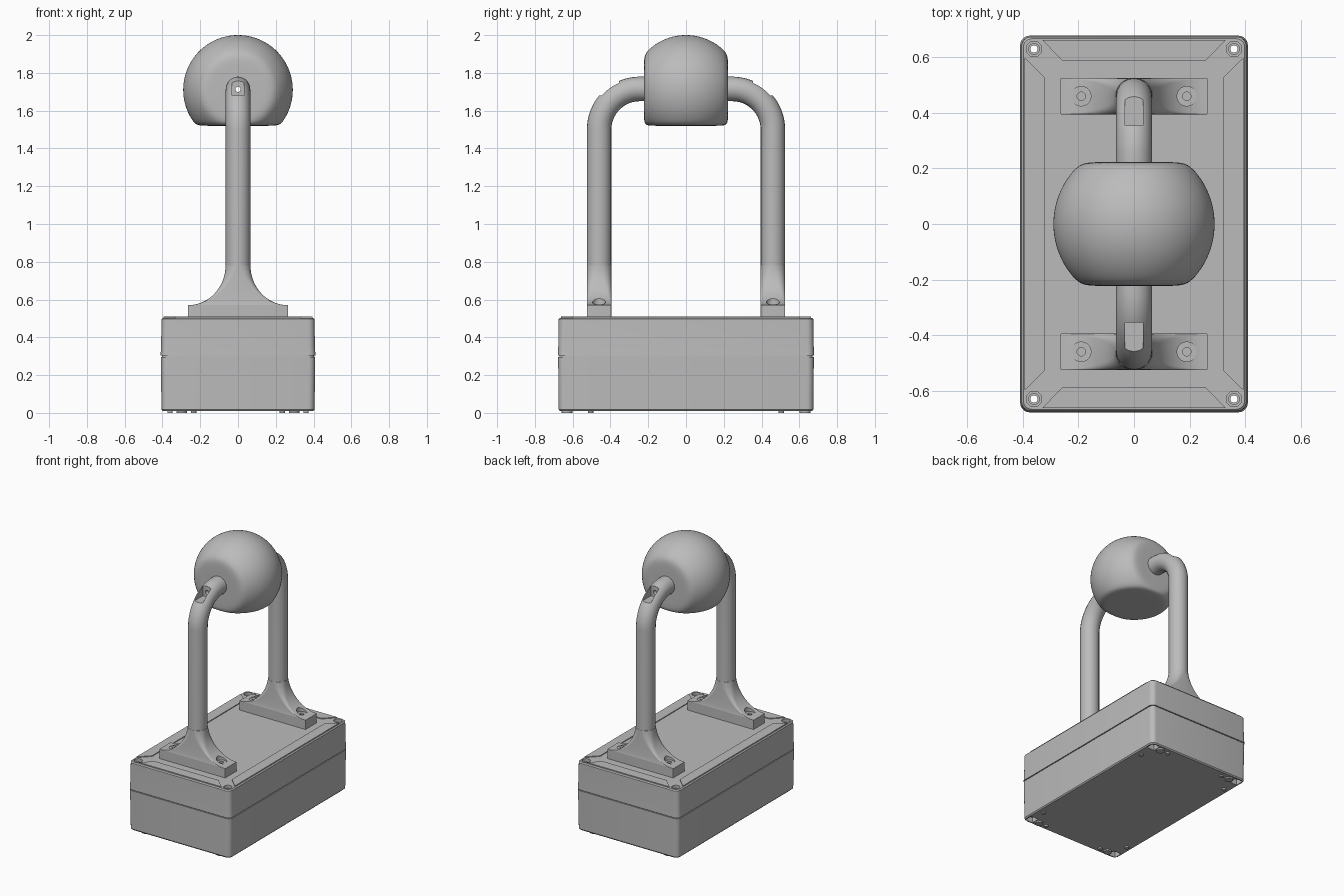
import bpy, bmesh, math
from mathutils import Matrix, Vector

if "Cube" in bpy.data.objects:
    bpy.data.objects.remove(bpy.data.objects["Cube"])

grey = bpy.data.materials.new("light_grey")
grey.use_nodes = True
grey.diffuse_color = (0.5, 0.5, 0.5, 1)
grey.node_tree.nodes["Principled BSDF"].inputs["Base Color"].default_value = (0.5, 0.5, 0.5, 1)


def finish(name, bm, smooth=True):
    bmesh.ops.recalc_face_normals(bm, faces=bm.faces)
    mesh = bpy.data.meshes.new(name)
    bm.to_mesh(mesh)
    bm.free()
    ob = bpy.data.objects.new(name, mesh)
    bpy.context.collection.objects.link(ob)
    mesh.materials.append(grey)
    if smooth:
        shade(ob)
    return ob


def activate(ob):
    bpy.ops.object.select_all(action='DESELECT')
    ob.select_set(True)
    bpy.context.view_layer.objects.active = ob


def shade(ob):
    activate(ob)
    bpy.ops.object.shade_smooth_by_angle(angle=math.radians(32))


def loft(name, sections, centre=(0, 0), steps=6):
    """Stack rounded rectangles given as (z, half x, half y, corner radius)."""
    bm = bmesh.new()
    rings = []
    for z, hx, hy, r in sections:
        ring = []
        for quarter, (sx, sy) in enumerate([(1, 1), (-1, 1), (-1, -1), (1, -1)]):
            for i in range(steps + 1):
                a = (quarter + i / steps) * math.pi / 2
                ring.append(bm.verts.new((centre[0] + sx * (hx - r) + r * math.cos(a),
                                          centre[1] + sy * (hy - r) + r * math.sin(a), z)))
        rings.append(ring)
    for low, high in zip(rings, rings[1:]):
        for i in range(len(low)):
            j = (i + 1) % len(low)
            bm.faces.new((low[i], low[j], high[j], high[i]))
    bm.faces.new(rings[0])
    bm.faces.new(rings[-1])
    return finish(name, bm)


def cylinder(bm, x, y, z0, z1, r, segments=24):
    bmesh.ops.create_cone(bm, cap_ends=True, segments=segments, radius1=r, radius2=r, depth=z1 - z0,
                          matrix=Matrix.Translation((x, y, (z0 + z1) / 2)))


def block(bm, low, high):
    low, high = Vector(low), Vector(high)
    bmesh.ops.create_cube(bm, size=1, matrix=Matrix.Translation((low + high) / 2)
                          @ Matrix.Diagonal((*(high - low), 1)))


def cut(ob, bm):
    """Subtract the solids in bm from ob."""
    cutter = finish("cutter", bm, False)
    cutter.hide_render = True
    mod = ob.modifiers.new("cut", 'BOOLEAN')
    mod.operation, mod.solver, mod.object = 'DIFFERENCE', 'EXACT', cutter
    mod.use_self = True
    activate(ob)
    bpy.ops.object.modifier_apply(modifier=mod.name)
    bpy.data.objects.remove(cutter)
    shade(ob)


def turned_copy(ob, name):
    twin = ob.copy()
    twin.name = name
    twin.rotation_euler.z = math.pi
    bpy.context.collection.objects.link(twin)


corners = [(sx, sy) for sx in (1, -1) for sy in (1, -1)]

# Enclosure: base, recessed seal and lid
base = loft("enclosure_base", [(.01, .398, .668, .03), (.018, .405, .674, .035), (.297, .409, .677, .035)])
seal = loft("enclosure_seal", [(.29, .402, .67, .03), (.31, .402, .67, .03)])
lid = loft("enclosure_lid", [(.303, .41, .678, .035), (.36, .407, .676, .035),
                             (.496, .405, .674, .035), (.503, .398, .667, .03)])

# Corner screw holes, top counterbores and underside pockets
for part in (base, seal, lid):
    bm = bmesh.new()
    for sx, sy in corners:
        cylinder(bm, sx * .36, sy * .63, -.1, .6, .014)
    cut(part, bm)
bm = bmesh.new()
for sx, sy in corners:
    cylinder(bm, sx * .36, sy * .63, .46, .6, .028)
cut(lid, bm)
bm = bmesh.new()
for sx, sy in corners:
    x, y = sx * .36, sy * .63
    block(bm, (x - .03, y - .03, -.05), (x + .03, y + .03, .05))
cut(base, bm)

# Screw collars inside the counterbores
for n, (sx, sy) in enumerate(corners):
    bm = bmesh.new()
    cylinder(bm, sx * .36, sy * .63, .455, .485, .021)
    collar = finish("screw_collar_%d" % (n + 1), bm)
    bm = bmesh.new()
    cylinder(bm, sx * .36, sy * .63, .4, .6, .013)
    cut(collar, bm)

# Raised trapezoid strips along the lid edges
strips = {"end": [(-.33, .662), (.33, .662), (.258, .588), (-.258, .588)],
          "side": [(.395, -.6), (.395, .6), (.32, .527), (.32, -.527)]}
for kind, outline in strips.items():
    for label, s in (("a", 1), ("b", -1)):
        bm = bmesh.new()
        face = bm.faces.new([bm.verts.new((s * x, s * y, .5)) for x, y in outline])
        out = bmesh.ops.extrude_face_region(bm, geom=[face])
        bmesh.ops.translate(bm, vec=(0, 0, .009),
                            verts=[v for v in out["geom"] if isinstance(v, bmesh.types.BMVert)])
        finish("lid_%s_strip_%s" % (kind, label), bm, False)

# Small pads on the underside
bm = bmesh.new()
for sx, sy in corners:
    for x, y, r in ((.298, .63, .028), (.235, .63, .014), (.36, .505, .014)):
        cylinder(bm, sx * x, sy * y, 0, .015, r)
finish("underside_pads", bm)

# Flared foot with two screw seats
sections = [(.5, .265, .065, .003)]
for i in range(17):
    t = math.pi / 2 * (1 - i / 16)
    sections.append((.78 - .21 * math.sin(t), .265 - .199 * math.cos(t), .065,
                     .003 + .061 * (1 - math.sin(t))))
foot = loft("front_foot", sections, (0, -.46))
bm = bmesh.new()
for s in (1, -1):
    cylinder(bm, s * .19, -.46, .572, .75, .035, 32)
cut(foot, bm)
bm = bmesh.new()
for s in (1, -1):
    cylinder(bm, s * .19, -.46, .53, .75, .015)
cut(foot, bm)
turned_copy(foot, "back_foot")

# Bent tube leg
path = [(-.46, .75)]
for i in range(21):
    a = math.pi / 2 * i / 20
    path.append((-.245 - .215 * math.cos(a), 1.5 + .215 * math.sin(a)))
path.append((-.15, 1.715))
curve = bpy.data.curves.new("front_leg", 'CURVE')
curve.dimensions = '3D'
curve.bevel_depth, curve.bevel_resolution, curve.use_fill_caps = .065, 8, True
spline = curve.splines.new('POLY')
spline.points.add(len(path) - 1)
for p, (y, z) in zip(spline.points, path):
    p.co = (0, y, z, 1)
leg = bpy.data.objects.new("front_leg", curve)
bpy.context.collection.objects.link(leg)
activate(leg)
bpy.ops.object.convert(target='MESH')
leg = bpy.context.object
bm = bmesh.new()
bm.from_mesh(leg.data)
bmesh.ops.remove_doubles(bm, verts=bm.verts, dist=.0005)
bmesh.ops.recalc_face_normals(bm, faces=bm.faces)
bm.to_mesh(leg.data)
bm.free()
leg.data.materials.clear()
leg.data.materials.append(grey)


def bore():
    bm = bmesh.new()
    cylinder(bm, 0, 0, -1, 1, .014)
    bmesh.ops.rotate(bm, verts=bm.verts, matrix=Matrix.Rotation(math.pi / 2, 3, 'X'))
    bmesh.ops.translate(bm, verts=bm.verts, vec=(0, 0, 1.713))
    return bm


# Notch in the bend, then the cable bore
bm = bmesh.new()
block(bm, (-.033, -.6, 1.68), (.033, -.355, 1.85))
cut(leg, bm)
cut(leg, bore())
turned_copy(leg, "back_leg")

# Ball head with softened flats at front, back and underneath
bm = bmesh.new()
bmesh.ops.create_icosphere(bm, subdivisions=6, radius=1)
for v in bm.verts:
    d = v.co.normalized()
    limits = (1 / .29, abs(d.y) / .223, max(0, -d.z) / .19)
    v.co = d * sum(k ** 26 for k in limits) ** (-1 / 26) + Vector((0, 0, 1.71))
ball = finish("ball_head", bm)
cut(ball, bore())
